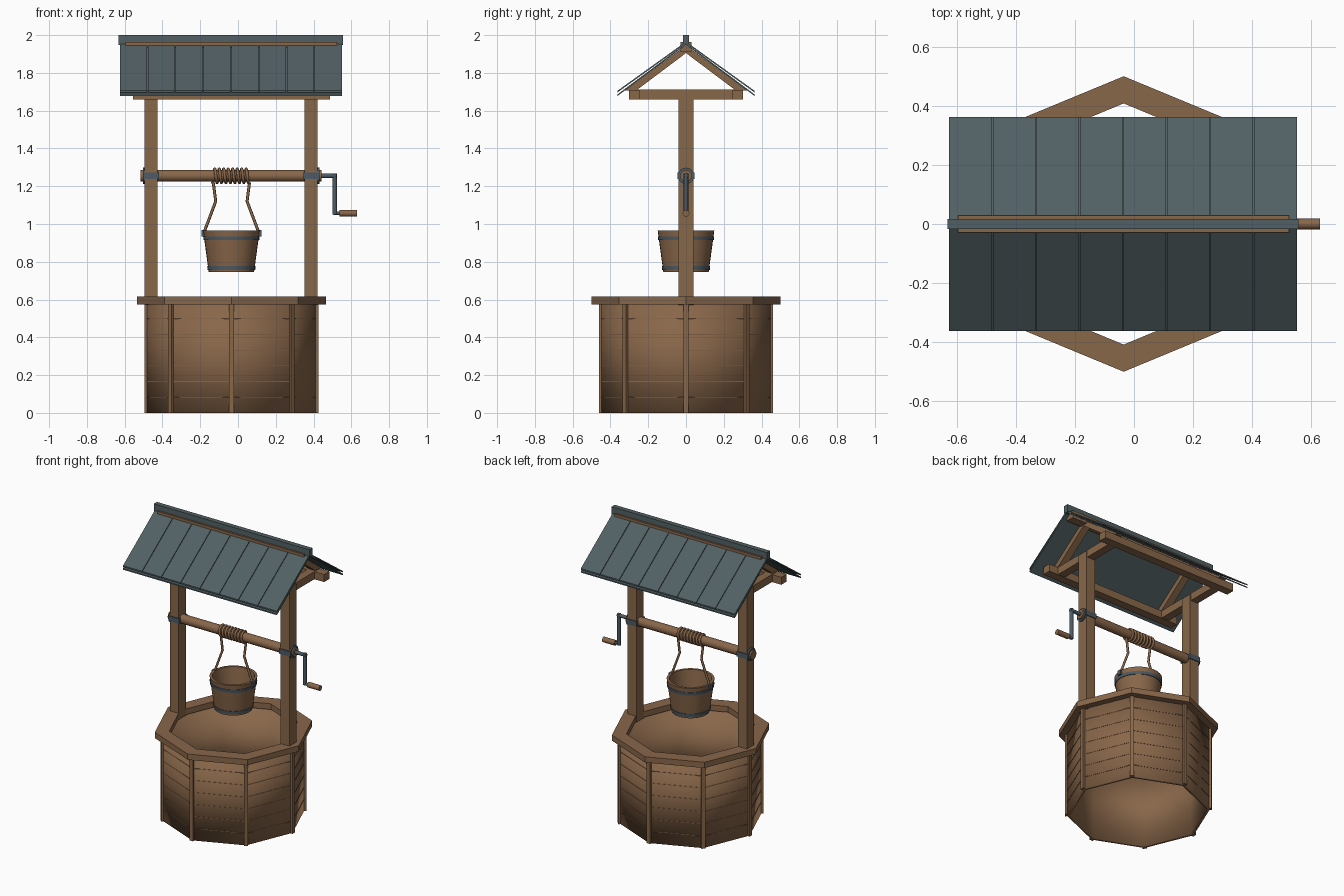
import bpy, bmesh, math
from mathutils import Vector, Matrix

if "Cube" in bpy.data.objects:
    bpy.data.objects.remove(bpy.data.objects["Cube"])

CX = -0.035          # axis of the well
POSTS = (-0.46, 0.387)


def mat(name, rgb):
    m = bpy.data.materials.new(name)
    m.diffuse_color = (*rgb, 1)
    m.use_nodes = True
    m.node_tree.nodes["Principled BSDF"].inputs["Base Color"].default_value = m.diffuse_color
    return m


WOOD = mat("warm wood", (0.25, 0.135, 0.068))
SLATE = mat("slate roof", (0.085, 0.118, 0.128))
IRON = mat("blue grey iron", (0.075, 0.105, 0.13))


def finish(name, bm, material, smooth=None):
    bmesh.ops.recalc_face_normals(bm, faces=bm.faces)
    me = bpy.data.meshes.new(name)
    bm.to_mesh(me)
    bm.free()
    me.materials.append(material)
    ob = bpy.data.objects.new(name, me)
    bpy.context.collection.objects.link(ob)
    if smooth:
        bpy.ops.object.select_all(action='DESELECT')
        ob.select_set(True)
        bpy.context.view_layer.objects.active = ob
        bpy.ops.object.shade_smooth_by_angle(angle=math.radians(smooth))
    return ob


def box_into(bm, lo, hi, m=Matrix()):
    lo, hi = Vector(lo), Vector(hi)
    t = Matrix.Translation((lo + hi) / 2) @ Matrix.Diagonal((*(hi - lo), 1))
    bmesh.ops.create_cube(bm, size=1, matrix=m @ t)


def box(name, lo, hi, material):
    bm = bmesh.new()
    box_into(bm, lo, hi)
    return finish(name, bm, material)


def lathe(name, profile, sides, material, smooth=None, closed=True):
    """Revolve (radius, z) points around the well axis."""
    bm = bmesh.new()
    rings = []
    for r, z in profile:
        if r == 0:
            rings.append([bm.verts.new((CX, 0, z))] * sides)
        else:
            rings.append([bm.verts.new((CX + r * math.cos(a), r * math.sin(a), z))
                          for a in (2 * math.pi * i / sides for i in range(sides))])
    pairs = list(zip(rings, rings[1:] + rings[:1]))
    for a, b in pairs if closed else pairs[:-1]:
        for i in range(sides):
            j = (i + 1) % sides
            vs = list(dict.fromkeys((a[i], a[j], b[j], b[i])))
            if len(vs) > 2:
                bm.faces.new(vs)
    return finish(name, bm, material, smooth)


def rod(name, a, b, r, material, sides=16):
    a, b = Vector(a), Vector(b)
    bm = bmesh.new()
    m = Matrix.Translation((a + b) / 2) @ (b - a).to_track_quat('Z', 'Y').to_matrix().to_4x4()
    bmesh.ops.create_cone(bm, cap_ends=True, segments=sides, radius1=r, radius2=r,
                          depth=(b - a).length, matrix=m)
    return finish(name, bm, material, 40)


def rope(name, pts, r, material):
    cu = bpy.data.curves.new(name, 'CURVE')
    cu.dimensions = '3D'
    cu.bevel_depth = r
    cu.bevel_resolution = 2
    cu.use_fill_caps = True
    sp = cu.splines.new('POLY')
    sp.points.add(len(pts) - 1)
    for p, co in zip(sp.points, pts):
        p.co = (*co, 1)
    cu.materials.append(material)
    ob = bpy.data.objects.new(name, cu)
    bpy.context.collection.objects.link(ob)


# Octagonal well wall and rim
lathe("well_wall", [(0.452, 0), (0.452, 0.58), (0.43, 0.58), (0.43, 0)], 8, WOOD, 180)
lathe("well_rim", [(0.5, 0.575), (0.5, 0.615), (0.408, 0.615), (0.408, 0.575)], 8, WOOD)

# Corner battens and plank seams on each side
battens, seams = bmesh.new(), bmesh.new()
apothem = 0.452 * math.cos(math.pi / 8)
half = 0.452 * math.sin(math.pi / 8) - 0.012
for i in range(8):
    turn = Matrix.Translation((CX, 0, 0)) @ Matrix.Rotation(i * math.pi / 4, 4, 'Z')
    box_into(battens, (0.432, -0.013, 0), (0.461, 0.013, 0.577), turn)
    turn = turn @ Matrix.Rotation(math.pi / 8, 4, 'Z')
    for k in range(1, 7):
        z = 0.083 * k
        box_into(seams, (apothem - 0.004, -half, z - 0.0015), (apothem + 0.002, half, z + 0.0015), turn)
finish("corner_battens", battens, WOOD)
finish("plank_seams", seams, WOOD)

# Uprights, tie beams, rafters and axle straps
for n, x in zip(("left", "right"), POSTS):
    box(n + "_post", (x - 0.034, -0.039, 0.57), (x + 0.034, 0.039, 1.705), WOOD)
    box(n + "_tie_beam", (x - 0.028, -0.30, 1.66), (x + 0.028, 0.30, 1.712), WOOD)
    box(n + "_axle_strap", (x - 0.041, -0.045, 1.237), (x + 0.041, 0.045, 1.272), IRON)
    bm = bmesh.new()
    for s in (-1, 1):
        prof = [(0, 1.945), (s * 0.325, 1.708), (s * 0.262, 1.708), (0, 1.905)]
        f = bm.faces.new([bm.verts.new((x - 0.025, y, z)) for y, z in prof])
        ext = bmesh.ops.extrude_face_region(bm, geom=[f])
        bmesh.ops.translate(bm, vec=(0.05, 0, 0),
                            verts=[v for v in ext['geom'] if isinstance(v, bmesh.types.BMVert)])
    finish(n + "_rafters", bm, WOOD)

# Eave beams, ridge beam and ridge cap
for n, s in (("front", -1), ("back", 1)):
    y = sorted((s * 0.245, s * 0.303))
    box(n + "_eave_beam", (-0.557, y[0], 1.658), (0.487, y[1], 1.71), WOOD)
box("ridge_beam", (-0.595, -0.029, 1.91), (0.525, 0.029, 1.963), WOOD)
box("ridge_cap", (-0.632, -0.017, 1.947), (0.557, 0.017, 2.0), SLATE)

# Roof: thin under-sheet and a layer of panels on each slope
def slab(bm, x0, x1, s, eave, ridge, t):
    prof = [(s * 0.362, eave), (s * 0.008, ridge), (s * 0.008, ridge + t), (s * 0.362, eave + t)]
    a = [bm.verts.new((x0, y, z)) for y, z in prof]
    b = [bm.verts.new((x1, y, z)) for y, z in prof]
    bm.faces.new(a)
    bm.faces.new(b)
    for i in range(4):
        j = (i + 1) % 4
        bm.faces.new((a[i], a[j], b[j], b[i]))


X0, X1, N = -0.626, 0.551, 8
for n, s in (("front", -1), ("back", 1)):
    bm = bmesh.new()
    slab(bm, X0, X1, s, 1.678, 1.942, 0.009)
    finish(n + "_roof_sheet", bm, SLATE)
    bm = bmesh.new()
    w = (X1 - X0) / N
    for i in range(N):
        slab(bm, X0 + i * w + (0.002 if i else 0), X0 + (i + 1) * w - (0.002 if i < N - 1 else 0),
             s, 1.697, 1.951, 0.009)
    finish(n + "_roof_panels", bm, SLATE)

# Axle, collars and crank
ZA = 1.255
rod("axle", (-0.516, 0, ZA), (0.441, 0, ZA), 0.031, WOOD, 24)
for n, x in (("left", -0.499), ("right", 0.426)):
    rod(n + "_axle_collar", (x - 0.005, 0, ZA), (x + 0.005, 0, ZA), 0.043, IRON, 24)
rod("crank_shaft", (0.43, 0, ZA), (0.522, 0, ZA), 0.012, IRON)
rod("crank_arm", (0.512, 0, ZA + 0.012), (0.512, 0, 1.05), 0.012, IRON)
rod("crank_pin", (0.505, 0, 1.057), (0.56, 0, 1.057), 0.009, IRON)
rod("crank_handle", (0.538, 0, 1.057), (0.63, 0, 1.057), 0.018, WOOD)

# Rope coil and the two hanging strands
turns, steps = 8, 20
coil = []
for i in range(turns * steps + 1):
    a = 2 * math.pi * i / steps
    coil.append((-0.135 + 0.19 * i / (turns * steps), 0.036 * math.sin(a), ZA - 0.036 * math.cos(a)))
rope("rope_coil", coil, 0.008, WOOD)
for n, s in (("left", -1), ("right", 1)):
    pts = [(0.096, 1.22), (0.083, 1.12), (0.145, 0.955)]
    rope(n + "_rope", [(CX + s * x, 0, z) for x, z in pts], 0.008, WOOD)
    x = sorted((CX + s * 0.138, CX + s * 0.159))
    box(n + "_bucket_hook", (x[0], -0.014, 0.935), (x[1], 0.014, 0.967), IRON)

# Bucket with two hoops
lathe("bucket", [(0, 0.745), (0.12, 0.745), (0.15, 0.966), (0.133, 0.966), (0.107, 0.765), (0, 0.765)],
      32, WOOD, 40, closed=False)
for n, z in (("upper", 0.925), ("lower", 0.767)):
    r = 0.12 + 0.03 * (z - 0.745) / 0.221
    lathe(n + "_bucket_hoop", [(r + 0.003, z - 0.01), (r + 0.005, z + 0.01), (r - 0.004, z + 0.01),
                               (r - 0.006, z - 0.01)], 32, IRON, 40)
